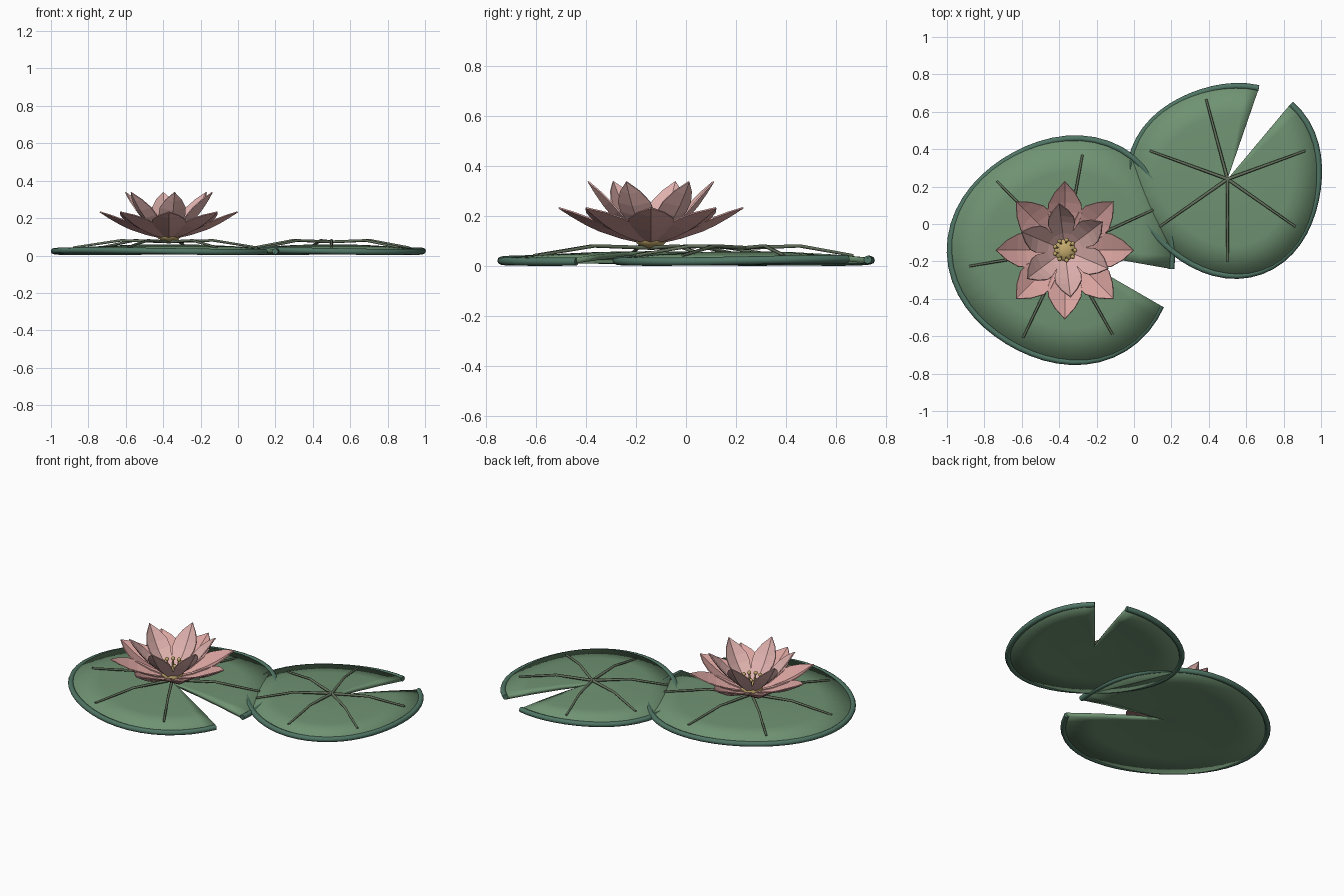
import bpy, bmesh
from math import sin, cos, radians, pi
from mathutils import Vector

if "Cube" in bpy.data.objects:
    bpy.data.objects.remove(bpy.data.objects["Cube"])


def mat(name, rgb):
    m = bpy.data.materials.new(name)
    m.diffuse_color = (*rgb, 1)
    m.use_nodes = True
    m.node_tree.nodes["Principled BSDF"].inputs["Base Color"].default_value = m.diffuse_color
    return m


PAD = mat("pad_green", (0.16, 0.29, 0.17))
RIM = mat("rim_green", (0.08, 0.18, 0.13))
VEIN = mat("vein_green", (0.13, 0.17, 0.11))
PINK = mat("petal_pink", (0.68, 0.36, 0.34))
PALE = mat("petal_pale", (0.74, 0.44, 0.42))
GOLD = mat("gold", (0.55, 0.40, 0.15))


def finish(name, bm, material, smooth=False):
    me = bpy.data.meshes.new(name)
    bm.to_mesh(me)
    bm.free()
    for p in me.polygons:
        p.use_smooth = smooth
    me.materials.append(material)
    ob = bpy.data.objects.new(name, me)
    bpy.context.collection.objects.link(ob)
    return ob


def tube(name, pts, radius, material, sides=2, taper=1.0):
    """Round bar along a polyline, converted to a mesh."""
    cu = bpy.data.curves.new(name + "_path", 'CURVE')
    cu.dimensions = '3D'
    cu.bevel_depth = radius
    cu.bevel_resolution = sides
    cu.use_fill_caps = True
    sp = cu.splines.new('POLY')
    sp.points.add(len(pts) - 1)
    for i, (sp_pt, p) in enumerate(zip(sp.points, pts)):
        sp_pt.co = (*p, 1)
        sp_pt.radius = 1 + (taper - 1) * i / (len(pts) - 1)
    tmp = bpy.data.objects.new(name + "_tmp", cu)
    bpy.context.collection.objects.link(tmp)
    bpy.context.view_layer.update()
    bm = bmesh.new()
    me = tmp.to_mesh()
    bm.from_mesh(me)
    tmp.to_mesh_clear()
    bpy.data.objects.remove(tmp)
    return finish(name, bm, material, True)


def lily_pad(name, cx, cy, radius, lobe, notch, half):
    """Three-lobed notched leaf with a rolled rim and six raised veins."""
    n = 48
    angles = [radians(notch + half + (360 - 2 * half) * i / n) for i in range(n + 1)]

    def point(a, f, z):
        r = (radius + 0.02 * cos(3 * (a - radians(lobe))) - 0.015) * f
        return Vector((cx + r * cos(a), cy + r * sin(a), z))

    # leaf blade, gently domed
    bm = bmesh.new()
    centre = bm.verts.new((cx, cy, 0.06))
    prev = None
    for f, z in ((0.35, 0.057), (0.7, 0.047), (1.0, 0.034)):
        ring = [bm.verts.new(point(a, f, z)) for a in angles]
        for i in range(n):
            if prev:
                bm.faces.new((prev[i], ring[i], ring[i + 1], prev[i + 1]))
            else:
                bm.faces.new((centre, ring[i], ring[i + 1]))
        prev = ring
    blade = finish(name, bm, PAD, True)
    s = blade.modifiers.new("thickness", 'SOLIDIFY')
    s.thickness = 0.022
    s.offset = -1

    # rolled outer rim
    tube(name + "_rim", [point(a, 1, 0.023 + 0.005 * sin(2 * a)) for a in angles], 0.0165, RIM)

    # veins
    for i in range(6):
        a = radians(notch + 44.5 + 55 * i)
        d = Vector((cos(a), sin(a), 0))
        c = Vector((cx, cy, 0))
        R = radius * 0.85
        tube(f"{name}_vein_{i}", [c + Vector((0, 0, 0.073)),
                                  c + d * R * 0.5 + Vector((0, 0, 0.081)),
                                  c + d * R + Vector((0, 0, 0.043))],
             0.009, VEIN, 1, 0.7)


lily_pad("large_pad", -0.37, -0.14, 0.61, 60, 340, 10)
lily_pad("small_pad", 0.50, 0.24, 0.52, 50, 60.5, 10.5)

# flower
FX, FY = -0.37, -0.14


def petal(name, angle, r0, r1, z0, z1, width, cup, material):
    """Creased, cupped petal pointing outwards."""
    bm = bmesh.new()
    out = Vector((cos(angle), sin(angle), 0))
    side = Vector((-sin(angle), cos(angle), 0))
    rise = z1 - z0
    slope = Vector((0, 0, r1 - r0)) - out * rise     # inner-side normal of the petal
    slope.normalize()
    prev = None
    for t, w in ((0, 0.25), (0.25, 0.68), (0.5, 0.98), (0.65, 0.95), (0.83, 0.58)):
        sag = -0.022 * sin(pi * t)
        mid = Vector((FX, FY, z0 + rise * t)) + out * (r0 + (r1 - r0) * t) + slope * sag
        row = [bm.verts.new(mid + side * width * w * k + slope * cup * w * abs(k))
               for k in (-1, 0, 1)]
        if prev:
            for k in (0, 1):
                bm.faces.new((prev[k], row[k], row[k + 1], prev[k + 1])[::-1])
        prev = row
    tip = bm.verts.new(Vector((FX, FY, z1)) + out * r1)
    for k in (0, 1):
        bm.faces.new((prev[k], prev[k + 1], tip))
    bmesh.ops.recalc_face_normals(bm, faces=bm.faces)
    if sum(f.normal.dot(slope) for f in bm.faces) < 0:
        bmesh.ops.reverse_faces(bm, faces=bm.faces)
    ob = finish(name, bm, material)
    s = ob.modifiers.new("thickness", 'SOLIDIFY')
    s.thickness = 0.006


for i in range(8):
    petal(f"outer_petal_{i}", radians(45 * i), 0.03, 0.367, 0.095, 0.236, 0.092, 0.03, PINK)
for i in range(6):
    petal(f"inner_petal_{i}", radians(37 + 60 * i), 0.025, 0.25, 0.10, 0.34, 0.072, 0.025, PALE)

# golden centre
bm = bmesh.new()
bmesh.ops.create_uvsphere(bm, u_segments=16, v_segments=8, radius=0.065)
bmesh.ops.scale(bm, vec=(1, 1, 0.6), verts=bm.verts)
bmesh.ops.translate(bm, vec=(FX, FY, 0.11), verts=bm.verts)
finish("flower_centre", bm, GOLD, True)

# stamens with round tips
for i in range(9):
    a = 2 * pi * i / 9
    d = Vector((cos(a), sin(a), 0))
    base = Vector((FX, FY, 0.12)) + d * 0.035
    top = Vector((FX, FY, 0.185)) + d * 0.055
    tube(f"stamen_{i}", [base, top], 0.005, GOLD, 1)
    bm = bmesh.new()
    bmesh.ops.create_uvsphere(bm, u_segments=8, v_segments=6, radius=0.012)
    bmesh.ops.translate(bm, vec=top, verts=bm.verts)
    finish(f"stamen_tip_{i}", bm, GOLD, True)
